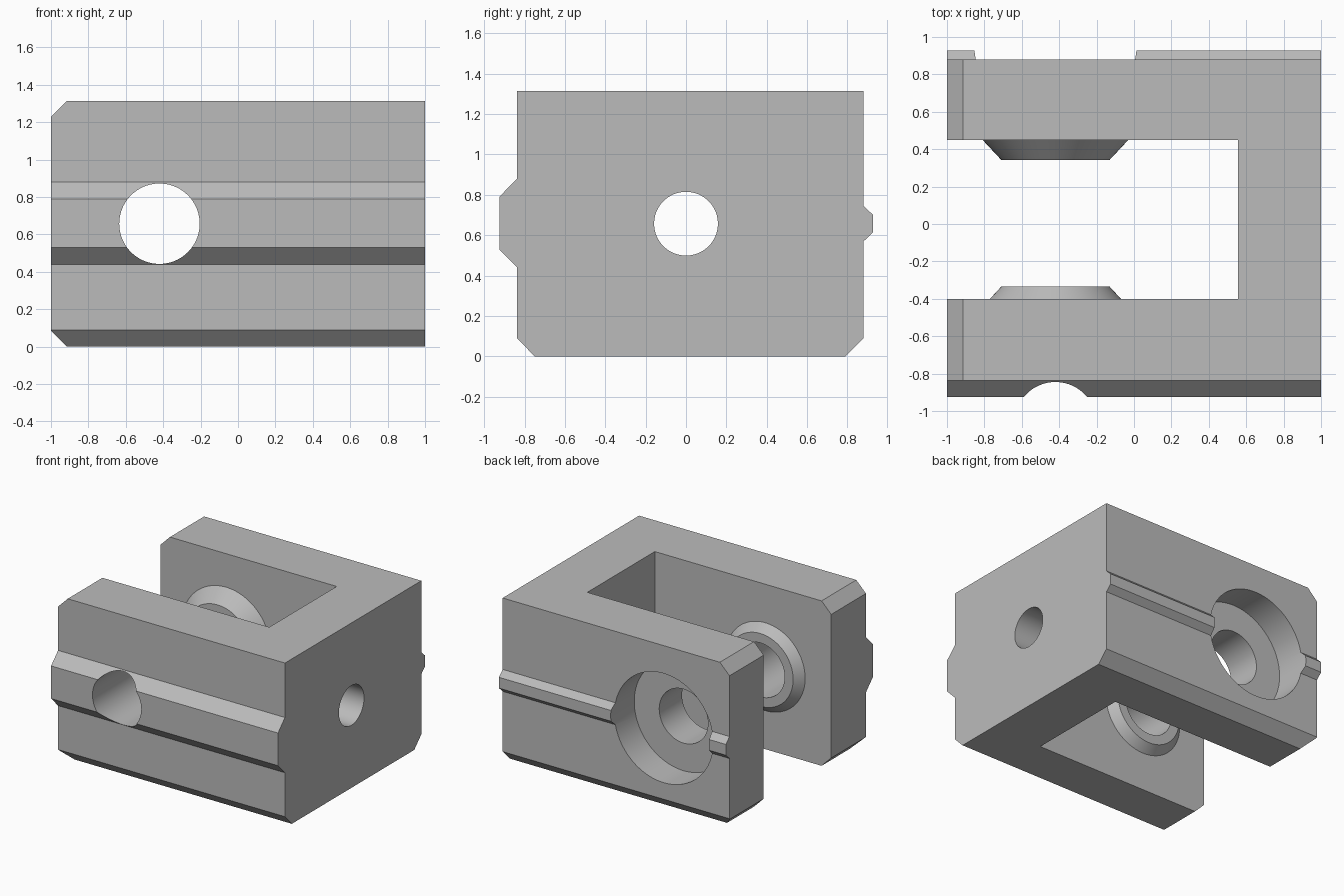
import bpy, bmesh, math
from mathutils import Matrix, Vector

cube = bpy.data.objects.get("Cube")
if cube:
    bpy.data.objects.remove(cube, do_unlink=True)

grey = bpy.data.materials.new("plain grey")
grey.use_nodes = True
COLOUR = (0.5, 0.5, 0.5, 1)
grey.diffuse_color = COLOUR
grey.node_tree.nodes["Principled BSDF"].inputs["Base Color"].default_value = COLOUR

HEIGHT = 1.314
AXIS_X, AXIS_Z = -0.42, 0.657     # centre line of the cross bore
BORE = 0.215


def add_object(name, bm):
    bmesh.ops.recalc_face_normals(bm, faces=bm.faces)
    mesh = bpy.data.meshes.new(name)
    bm.to_mesh(mesh)
    bm.free()
    mesh.materials.append(grey)
    obj = bpy.data.objects.new(name, mesh)
    bpy.context.collection.objects.link(obj)
    return obj


def prism(name, points, offset):
    """Extrude a closed 3D outline along an offset."""
    bm = bmesh.new()
    face = bm.faces.new([bm.verts.new(p) for p in points])
    moved = bmesh.ops.extrude_face_region(bm, geom=[face])["geom"]
    bmesh.ops.translate(bm, vec=offset, verts=[v for v in moved if isinstance(v, bmesh.types.BMVert)])
    return add_object(name, bm)


def round_part(name, start, end, r_start, r_end):
    """Cylinder or cone between two points."""
    a, b = Vector(start), Vector(end)
    turn = (b - a).to_track_quat("Z", "Y").to_matrix().to_4x4()
    bm = bmesh.new()
    bmesh.ops.create_cone(bm, cap_ends=True, segments=96, radius1=r_start, radius2=r_end,
                          depth=(b - a).length, matrix=Matrix.Translation((a + b) / 2) @ turn)
    return add_object(name, bm)


def combine(target, tool, operation):
    mod = target.modifiers.new(tool.name, "BOOLEAN")
    mod.object, mod.operation, mod.solver = tool, operation, "EXACT"
    bpy.context.view_layer.objects.active = target
    bpy.ops.object.modifier_apply(modifier=mod.name)
    bpy.data.objects.remove(tool, do_unlink=True)


# Block section with front rib, narrow back ridge and bevelled bottom edges
section = [(-0.75, 0), (0.79, 0), (0.88, 0.09),
           (0.88, 0.57), (0.927, 0.614), (0.927, 0.70), (0.88, 0.745), (0.88, HEIGHT),
           (-0.837, HEIGHT), (-0.837, 0.88), (-0.925, 0.79), (-0.925, 0.53), (-0.837, 0.44),
           (-0.837, 0.09)]
body = prism("clamp_body", [(-1, y, z) for y, z in section], (2, 0, 0))

# Open slot between the arms
slot = prism("slot", [(x, y, -0.2) for x, y in
                      [(-1.2, -0.40), (0.555, -0.40), (0.555, 0.45), (-1.2, 0.45)]], (0, 0, 1.8))
combine(body, slot, "DIFFERENCE")

# Bevels on the arm ends, top and bottom
for z, up in ((HEIGHT, 1), (0, -1)):
    wedge = prism("end_bevel", [(-1.1, -1.2, z - up * 0.185), (-0.815, -1.2, z + up * 0.1),
                                (-1.1, -1.2, z + up * 0.1)], (0, 2.4, 0))
    combine(body, wedge, "DIFFERENCE")

# Tapered bosses on the inner faces: root y, tip y, root radius
for root, tip, radius in ((-0.40, -0.335, 0.35), (0.45, 0.343, 0.39)):
    slope = (radius - 0.29) / (root - tip)
    sink = math.copysign(0.04, root)
    boss = round_part("boss", (AXIS_X, root + sink, AXIS_Z), (AXIS_X, tip, AXIS_Z),
                      radius + slope * sink, 0.29)
    combine(body, boss, "UNION")

# Cross bore, back counterbore and end wall hole
for name, start, end, radius in (
        ("cross_bore", (AXIS_X, -1.2, AXIS_Z), (AXIS_X, 1.2, AXIS_Z), BORE),
        ("counterbore", (AXIS_X, 0.63, AXIS_Z), (AXIS_X, 1.2, AXIS_Z), 0.435),
        ("wall_hole", (0.4, 0, AXIS_Z), (1.2, 0, AXIS_Z), 0.158)):
    combine(body, round_part(name, start, end, radius, radius), "DIFFERENCE")

# Smooth the round surfaces, keep the edges sharp
bpy.ops.object.select_all(action="DESELECT")
body.select_set(True)
bpy.context.view_layer.objects.active = body
bpy.ops.object.shade_smooth_by_angle(angle=math.radians(25))
